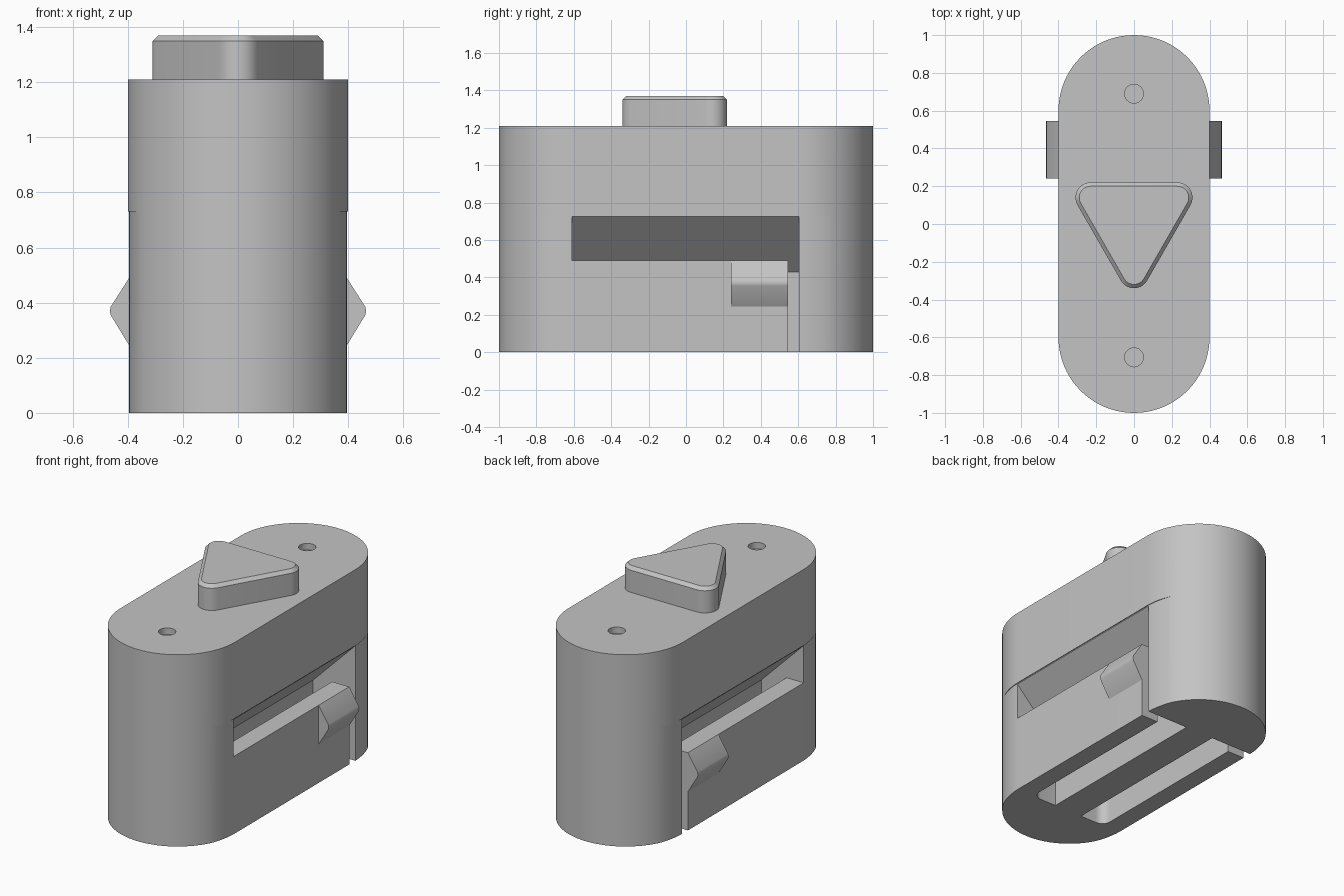
import bpy, bmesh
from math import sin, cos, pi, radians

cube = bpy.data.objects.get("Cube")
if cube:
    bpy.data.objects.remove(cube, do_unlink=True)

grey = bpy.data.materials.new("light grey plastic")
grey.use_nodes = True
grey.diffuse_color = (0.55, 0.55, 0.55, 1)
grey.node_tree.nodes["Principled BSDF"].inputs["Base Color"].default_value = (0.55, 0.55, 0.55, 1)


def loft(name, rings):
    """Closed solid through rings of equal point count."""
    bm = bmesh.new()
    rows = [[bm.verts.new(p) for p in ring] for ring in rings]
    n = len(rows[0])
    for a, b in zip(rows, rows[1:]):
        for i in range(n):
            j = (i + 1) % n
            bm.faces.new((a[i], a[j], b[j], b[i]))
    bm.faces.new(rows[0][::-1])
    bm.faces.new(rows[-1])
    bmesh.ops.remove_doubles(bm, verts=bm.verts, dist=0.00005)
    bmesh.ops.recalc_face_normals(bm, faces=bm.faces)
    mesh = bpy.data.meshes.new(name)
    bm.to_mesh(mesh)
    bm.free()
    mesh.materials.append(grey)
    obj = bpy.data.objects.new(name, mesh)
    bpy.context.collection.objects.link(obj)
    return obj


def upright(name, outline, z0, z1):
    return loft(name, [[(x, y, z) for x, y in outline] for z in (z0, z1)])


def along_y(name, section, y0, y1):
    return loft(name, [[(x, y, z) for x, z in section] for y in (y0, y1)])


def arc(cx, cy, r, start, end, steps):
    return [(cx + r * cos(a), cy + r * sin(a))
            for a in (radians(start + (end - start) * i / steps) for i in range(steps + 1))]


def mirrored(points, side):
    return [(side * x, y) for x, y in points]


def activate(obj):
    bpy.ops.object.select_all(action='DESELECT')
    obj.select_set(True)
    bpy.context.view_layer.objects.active = obj


def cut(obj, cutter):
    mod = obj.modifiers.new("cut", 'BOOLEAN')
    mod.operation, mod.solver, mod.object = 'DIFFERENCE', 'EXACT', cutter
    activate(obj)
    bpy.ops.object.modifier_apply(modifier=mod.name)
    bpy.data.objects.remove(cutter, do_unlink=True)


def smooth(obj):
    activate(obj)
    bpy.ops.object.shade_smooth_by_angle(angle=radians(30))


# Body: rounded-end housing with slightly slimmer sides below the ledge
outer = arc(0, 0.6, 0.4, 0, 180, 40) + arc(0, -0.6, 0.4, 180, 360, 40)


def slim(x):
    return x * (1 - 0.0125 * min(1, max(0, (abs(x) - 0.36) / 0.03)))


lower = [(slim(x), y) for x, y in outer]
levels = ((lower, 0), (lower, 0.73), (outer, 0.73), (outer, 1.21))
body = loft("body", [[(x, y, z) for x, y in ring] for ring, z in levels])

# Side cuts: bottom slot, sloped window and slit that free a spring arm
BACK, FRONT, ARM_END = 0.605, -0.61, 0.545
slot = [(0.1, FRONT), (0.1, BACK), (0.5, BACK), (0.5, ARM_END), (0.275, ARM_END)]
slot += arc(0.215, FRONT + 0.06, 0.06, 0, -90, 8)
window = [(0.1, 0.4), (0.1, 0.43), (0.4, 0.73), (0.5, 0.73),
          (0.5, 0.49), (0.275, 0.49), (0.275, 0.4)]
slit = [(0.25, 0.4), (0.25, 0.5), (0.5, 0.5), (0.5, 0.4)]
for side in (1, -1):
    cut(body, upright("slot_cutter", mirrored(slot, side), -0.1, 0.43))
    cut(body, along_y("window_cutter", mirrored(window, side), FRONT, BACK))
    cut(body, along_y("slit_cutter", mirrored(slit, side), ARM_END, BACK))

# Shallow round holes in the top
for y in (0.69, -0.706):
    cut(body, upright("hole_cutter", arc(0, y, 0.05, 0, 345, 23), 1.17, 1.3))
smooth(body)

# Latch bumps on the free ends of the spring arms
bump = [(0.38, 0.49), (0.395, 0.49), (0.462, 0.385), (0.465, 0.37),
        (0.462, 0.355), (0.395, 0.245), (0.38, 0.245)]
for side, label in ((1, "left"), (-1, "right")):
    smooth(along_y(label + "_latch_bump", mirrored(bump, side), 0.24, ARM_END))


# Button: rounded triangle with a chamfered top edge
def triangle(r):
    return (arc(0.23, 0.14, r, -30, 90, 10) + arc(-0.23, 0.14, r, 90, 210, 10)
            + arc(0, -0.26, r, 210, 330, 10))


steps = ((0.08, 1.2), (0.08, 1.35), (0.06, 1.37))
button = loft("triangle_button", [[(x, y, z) for x, y in triangle(r)] for r, z in steps])
smooth(button)
